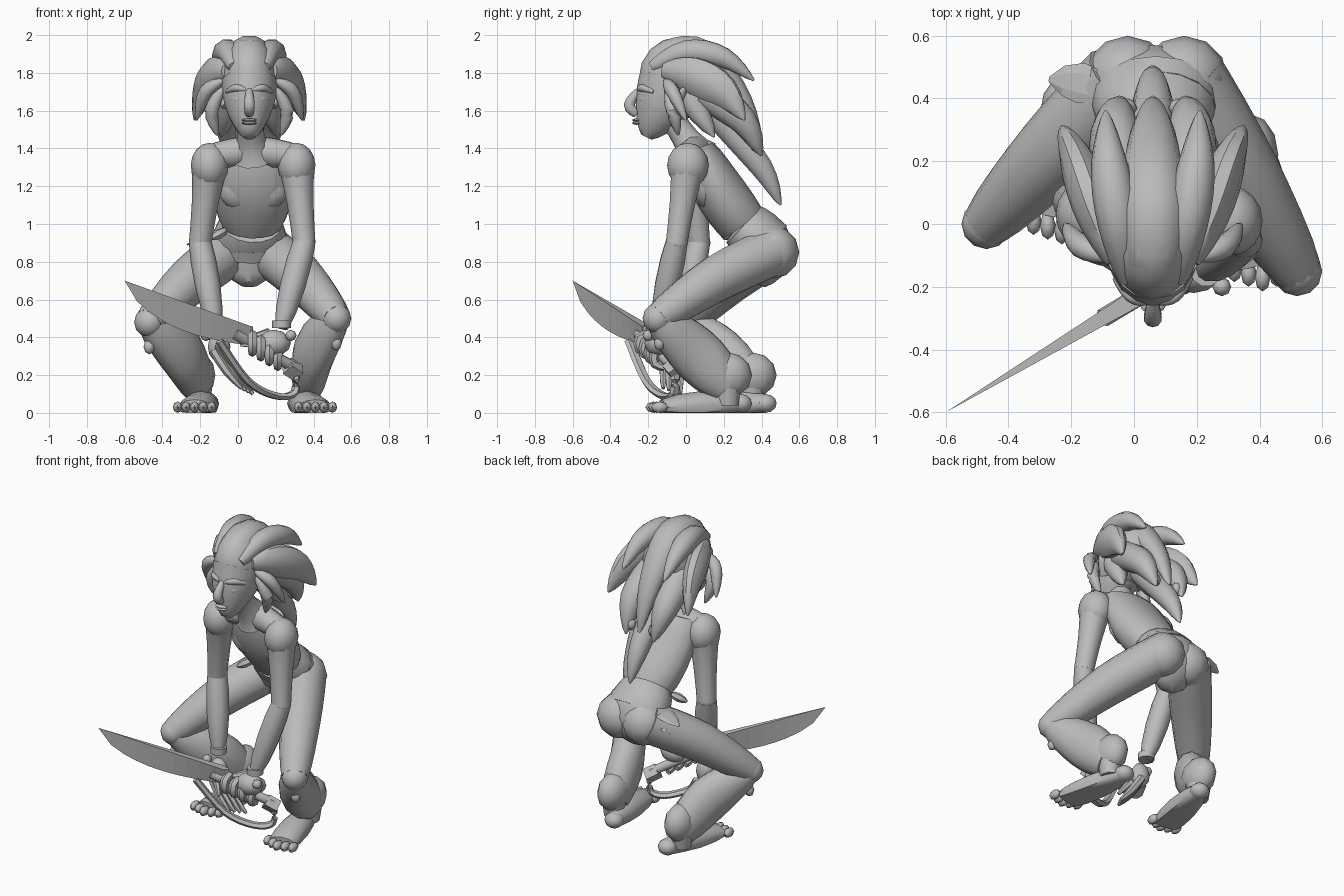
import bpy, bmesh, math
from mathutils import Vector, Matrix

cube = bpy.data.objects.get("Cube")
if cube:
    bpy.data.objects.remove(cube, do_unlink=True)

grey = bpy.data.materials.new("plain grey")
grey.use_nodes = True
grey.diffuse_color = (.5, .5, .5, 1)
grey.node_tree.nodes["Principled BSDF"].inputs["Base Color"].default_value = grey.diffuse_color

MIDDLE = .06                      # centre line of the head
ACROSS, DEPTH, UP = Matrix.Identity(3)
SIDES = {"left": 1, "right": -1}


def finish(name, mesh_builder, smooth=True):
    """Turn a bmesh into a named, shaded object."""
    bmesh.ops.recalc_face_normals(mesh_builder, faces=mesh_builder.faces)
    mesh = bpy.data.meshes.new(name)
    mesh_builder.to_mesh(mesh)
    mesh_builder.free()
    mesh.materials.append(grey)
    part = bpy.data.objects.new(name, mesh)
    bpy.context.collection.objects.link(part)
    if smooth:
        bpy.ops.object.select_all(action='DESELECT')
        part.select_set(True)
        bpy.context.view_layer.objects.active = part
        bpy.ops.object.shade_smooth_by_angle(angle=math.radians(45))


def curve_through(points, steps):
    """Catmull-Rom path through the given points."""
    points = [Vector(point) for point in points]
    padded = [points[0], *points, points[-1]]
    path = []
    for before, start, end, after in zip(padded, padded[1:], padded[2:], padded[3:]):
        for step in range(steps):
            t = step / steps
            leave, arrive = (end - before) / 2, (after - start) / 2
            ease = t * t * (3 - 2 * t)
            path.append(start.lerp(end, ease) + leave * t * (1 - t) ** 2 - arrive * t * t * (1 - t))
    return path + [points[-1]]


def limb(name, points, width, depth=None, ref=UP, sides=10, steps=4, smooth=True):
    """Loft ellipses along a curve; width and depth are (start, end, bulge) radii."""
    path = curve_through(points, steps)
    builder = bmesh.new()
    rings = []
    for i, centre in enumerate(path):
        t = i / (len(path) - 1)
        across, deep = (start + (end - start) * t + bulge * math.sin(math.pi * t)
                        for start, end, bulge in (width, depth or width))
        along = path[min(i + 1, len(path) - 1)] - path[max(i - 1, 0)]
        side = along.cross(ref).normalized()
        lift = side.cross(along).normalized()
        ring = []
        for k in range(sides):
            angle = math.tau * k / sides
            spot = centre + side * across * math.cos(angle) + lift * deep * math.sin(angle)
            spot.z = max(spot.z, 0)
            ring.append(builder.verts.new(spot))
        rings.append(ring)
    for low, high in zip(rings, rings[1:]):
        for k in range(sides):
            builder.faces.new((low[k - 1], low[k], high[k], high[k - 1]))
    builder.faces.new(rings[0])
    builder.faces.new(rings[-1])
    finish(name, builder, smooth)


def ball(name, centre, size, segments=12):
    builder = bmesh.new()
    bmesh.ops.create_uvsphere(builder, u_segments=segments, v_segments=segments // 2, radius=1)
    builder.transform(Matrix.LocRotScale(Vector(centre), None, Vector(size)))
    finish(name, builder)


def head_pair(name, points, width, depth=None):
    """Build a limb on both sides of the head; x is measured from its centre line."""
    for label, sign in SIDES.items():
        limb(f"{label}_{name}", [(MIDDLE + sign * x, y, z) for x, y, z in points], width, depth)


# Torso leaning forward, with pelvis and neck
limb("chest", [(.08, .07, 1.4), (.08, .16, 1.2), (.07, .3, 1)], (.2, .16, .04), (.08, .13, .03), DEPTH, 16)
limb("pelvis", [(.07, .3, 1), (.06, .43, .86), (.06, .38, .68)], (.16, .05, .09), (.13, .04, .06), DEPTH, 16)
limb("waistband", [(.07, .37, .94), (.07, .41, .89)], (.19, .2, 0), (.15, .16, 0), DEPTH, 16, 1)
limb("neck", [(.08, .06, 1.36), (.06, -.06, 1.54)], (.12, .07, -.02), ref=DEPTH)
for label, sign in SIDES.items():
    ball(label + "_buttock", (MIDDLE + .01 + sign * .09, .46, .85), (.14, .14, .14))
    ball(label + "_chest_muscle", (.08 + sign * .08, .1, 1.22), (.12, .06, .14))

# Face
ball("cranium", (MIDDLE, -.04, 1.77), (.15, .21, .22), 16)
limb("jaw", [(MIDDLE, -.07, 1.74), (MIDDLE, -.14, 1.6), (MIDDLE, -.21, 1.46)], (.15, .03, .03), (.19, .03, .03),
     DEPTH, 16)
limb("nose", [(MIDDLE, -.25, 1.71), (MIDDLE, -.3, 1.63), (MIDDLE, -.26, 1.58)], (.015, .02, .012), ref=ACROSS)
for height in (1.535, 1.55):
    ball("lip", (MIDDLE, -.26, height), (.04, .025, .01))
head_pair("brow", [(.02, -.25, 1.71), (.07, -.23, 1.72), (.12, -.17, 1.7)], (.01, .01, .01))
head_pair("eyelid", [(.02, -.23, 1.66), (.06, -.22, 1.66), (.11, -.17, 1.67)], (.01, .01, .015))
head_pair("ear", [(.12, -.06, 1.63), (.2, 0, 1.73)], (.03, .005, .01))

# Hair: a cap with thick swept-back locks
ball("hair_cap", (MIDDLE, .03, 1.77), (.18, .22, .2), 16)
limb("crest_lock", [(MIDDLE, -.22, 1.79), (MIDDLE, -.11, 1.91), (MIDDLE, .1, 1.9), (MIDDLE, .3, 1.65),
                    (MIDDLE, .4, 1.4)], (.05, .01, .07), (.02, .01, .06))
limb("long_braid", [(MIDDLE, .15, 1.6), (MIDDLE, .4, 1.3), (MIDDLE, .5, 1.1)], (.08, .005, .02))
head_pair("top_lock", [(.08, -.18, 1.83), (.11, 0, 1.91), (.14, .2, 1.88), (.15, .36, 1.76)],
          (.03, .005, .05), (.03, .005, .05))
head_pair("outer_lock", [(.12, -.12, 1.81), (.18, .03, 1.79), (.24, .2, 1.7), (.29, .31, 1.55)],
          (.03, .005, .05), (.04, .005, .08))
head_pair("back_lock", [(.1, .1, 1.7), (.12, .3, 1.55), (.1, .4, 1.36)], (.09, .005, .03))
head_pair("nape_lock", [(.1, 0, 1.7), (.15, .15, 1.46)], (.07, .005, .02))
head_pair("temple_lock", [(.14, -.11, 1.76), (.23, -.07, 1.7), (.28, 0, 1.55)], (.01, .005, .03))
head_pair("cheek_lock", [(.14, -.1, 1.72), (.2, -.07, 1.6), (.17, -.04, 1.47)], (.01, .005, .03))
for label, sign in SIDES.items():
    ball(label + "_braid_bead", (MIDDLE + sign * .08, .37, 1.42), (.03, .03, .04), 8)

# Arms: shoulder, elbow and wrist of each
arms = {"left": [(.31, .01, 1.31), (.35, -.05, .9), (.23, -.15, .45)],
        "right": [(-.15, .03, 1.31), (-.2, .07, .9), (-.12, -.03, .45)]}
for label, joints in arms.items():
    shoulder, elbow, wrist = map(Vector, joints)
    outward = ACROSS * SIDES[label]
    limb(label + "_shoulder_slope", [(.08, .06, 1.39), shoulder + UP * .05], (.08, .06, .01))
    ball(label + "_shoulder", shoulder, (.1, .11, .12), 16)
    limb(label + "_upper_arm", [shoulder, elbow], (.1, .06, -.01), ref=DEPTH)
    ball(label + "_elbow", elbow, (.06, .06, .06))
    limb(label + "_forearm", [elbow, wrist], (.06, .035, .02), ref=DEPTH)
    limb(label + "_wrist_cuff", [wrist, wrist + UP * .04], (.05, .05, 0), ref=DEPTH, steps=1)
    ball(label + "_wrist_bead", wrist + outward * .05 - DEPTH * .05 - UP * .04, (.03, .03, .03), 8)

# Curved sword with a knuckle guard, all in one upright plane
def in_plane(x, z):
    return Vector((x, .6 * x - .24, z))


tip, guard = in_plane(-.6, .7), in_plane(.05, .46)
spine = [tip.lerp(guard, t / 10) for t in range(11)]
edge = [point - UP * .15 * math.sin(2.4 * (t / 10) ** .6) for t, point in enumerate(spine)]
thickness = (guard - tip).cross(UP).normalized() * .03
builder = bmesh.new()
rows = [[builder.verts.new(point + thickness * flare * t / 10) for t, point in enumerate(line)]
        for line, flare in ((spine, 1), (edge, 0), (spine, -1))]
for row, following in zip(rows, rows[1:] + rows[:1]):
    for k in range(10):
        builder.faces.new((row[k], row[k + 1], following[k + 1], following[k]))
builder.faces.new([row[-1] for row in rows])
bmesh.ops.remove_doubles(builder, verts=builder.verts, dist=.001)
finish("blade", builder, False)
hilt = [in_plane(-.02, .42), in_plane(.3, .24)]
limb("hilt", hilt, (.03, .03, 0), sides=8)
limb("cross_guard", [guard, in_plane(.04, .35)], (.03, .03, 0), (.02, .02, 0), DEPTH, 6, 1)
limb("knuckle_guard", [in_plane(-.1, .38), in_plane(.05, .17), in_plane(.2, .09), in_plane(.3, .11), hilt[1]],
     (.03, .03, 0), (.02, .02, 0), sides=6, smooth=False)
limb("pommel", [in_plane(.26, .25), in_plane(.32, .21)], (.05, .05, 0), sides=4, steps=1, smooth=False)

# Hands: the left grips the hilt, the right hangs open
ball("left_palm", (.19, -.15, .37), (.09, .07, .07))
ball("right_palm", (-.1, -.06, .35), (.06, .05, .08))
for i in range(4):
    grip = hilt[0].lerp(hilt[1], .3 + i * .14)
    limb("grip_finger", [grip + UP * .05, grip - DEPTH * .05 + UP * .03, grip - DEPTH * .05 - UP * .03,
                         grip - UP * .05], (.025, .02, .005), ref=ACROSS, sides=6, steps=2)
    spread = Vector((i * .02, i * .03 - .12, i * -.01))
    limb("open_finger", [spread + Vector((-.13, .02, .33)), spread + Vector((-.06, 0, .22)),
                         spread + Vector((.02, 0, .13))], (.025, .01, .005), ref=DEPTH, sides=6, steps=2)
limb("left_thumb", [(.16, -.13, .42), (.06, -.2, .4)], (.03, .01, 0), sides=6)
limb("right_thumb", [(-.1, -.1, .36), (-.02, -.17, .24)], (.03, .01, 0), sides=6)

# Legs in loose trousers: hip, knee, ankle and ball of the foot, turned outward
legs = {"left": [(.16, .47, .86), (.52, -.15, .5), (.37, .22, .14), (.41, -.13, .03)],
        "right": [(-.04, .46, .86), (-.47, 0, .48), (-.21, .35, .14), (-.23, .02, .03)]}
for label, joints in legs.items():
    hip, knee, ankle, foot = map(Vector, joints)
    outward = ACROSS * SIDES[label]
    limb(label + "_thigh", [hip, hip.lerp(knee, .5) + UP * .03, knee], (.13, .08, .02), sides=12)
    ball(label + "_knee", knee, (.08, .08, .08))
    calf = knee.lerp(ankle, .5) - outward * .04 + UP * .01
    limb(label + "_trouser_leg", [knee, calf, ankle], (.07, .08, .03), (.07, .1, .06), sides=12)
    ball(label + "_trouser_cuff", ankle + UP * .06, (.09, .13, .12))
    limb(label + "_ankle", [ankle + UP * .04, ankle - UP * .1], (.08, .06, 0), ref=DEPTH, steps=1)
    heel = ankle + DEPTH * .07 - outward * .05 - UP * .09
    limb(label + "_foot", [heel, foot], (.05, .09, .02), (.05, .04, .03), sides=12)
    ball(label + "_heel", heel, (.06, .06, .05))
    for i in range(-2, 3):
        ball(label + "_toe", foot + outward * i * .045 + DEPTH * (abs(i) * .015 - .04),
             (.025, .045, .03), 8)
    ball(label + "_knee_bead", knee - UP * .13 + DEPTH * .01, (.03, .03, .04), 8)

# Cloth ends tucked in the waistband
for drop in (0, .06):
    limb("sash_end", [(-.08, .42, .94 - drop), (-.17, .45, .93 - drop), (-.27 + drop, .46, .89 - drop)],
         (.02, .01, .05), (.01, .005, 0), sides=6, steps=2, smooth=False)
limb("hip_feather", [(-.06, .25, .97), (-.15, .2, .92)], (.01, .005, .02), sides=6)
